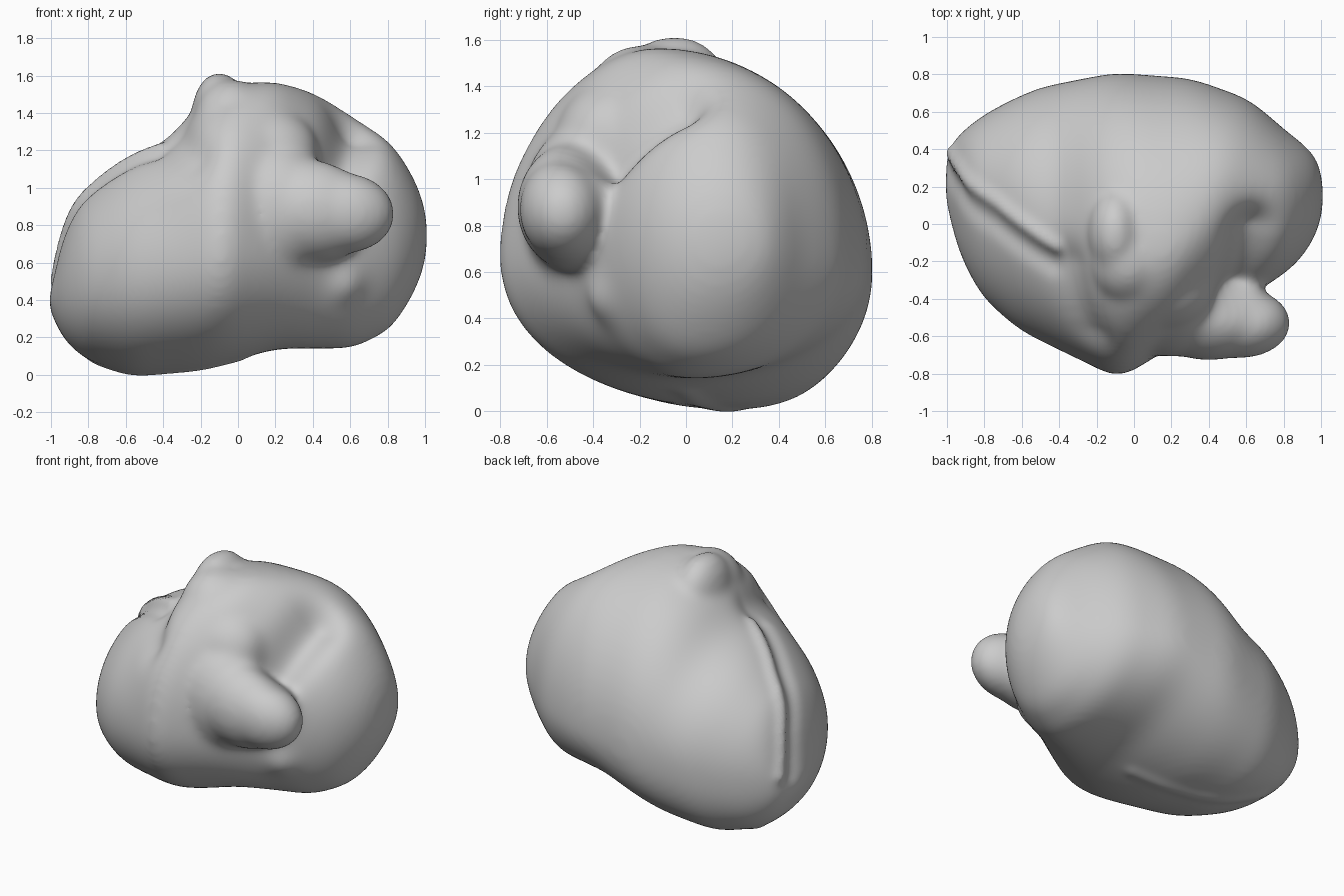
import bpy
import bmesh
import math
from mathutils import Vector, Matrix

cube = bpy.data.objects.get("Cube")
if cube:
    bpy.data.objects.remove(cube, do_unlink=True)

stone = bpy.data.materials.new("grey_stone")
stone.use_nodes = True
grey = (0.6, 0.6, 0.6, 1)
stone.diffuse_color = grey
stone.node_tree.nodes["Principled BSDF"].inputs["Base Color"].default_value = grey

# Outline profiles along x: heights of top and bottom, depths of front and back
TOP = [(-1, .4), (-.975, .52), (-.94, .7), (-.86, .91), (-.6, 1.14), (-.38, 1.25), (-.2, 1.46),
       (0, 1.56), (.2, 1.57), (.4, 1.51), (.6, 1.39), (.8, 1.25), (.93, 1.05), (1, .77)]
BOTTOM = [(-1, .39), (-.97, .29), (-.92, .19), (-.8, .08), (-.55, 0), (-.2, .03), (0, .08),
          (.2, .14), (.6, .14), (.8, .24), (.93, .44), (1, .72)]
FRONT = [(-1, .2), (-.97, .02), (-.92, -.16), (-.8, -.39), (-.6, -.57), (-.3, -.72),
         (-.08, -.83), (.15, -.69), (.45, -.47), (.73, -.31), (.85, -.22), (.95, -.08), (1, .13)]
BACK = [(-1, .24), (-.98, .4), (-.75, .61), (-.5, .73), (-.1, .81), (.3, .78),
        (.6, .67), (.8, .5), (.97, .34), (1, .17)]
# Where each section reaches its extremes
CREST_Y = [(-1, .3), (-.6, .1), (-.3, -.06), (0, -.12), (.2, -.13), (.5, .15), (1, .15)]
KEEL_Y = [(-1, .3), (-.55, .2), (.2, 0), (1, .15)]
FRONT_Z = [(-1, .4), (0, .68), (1, .75)]
BACK_Z = [(-1, .4), (-.1, .6), (1, .75)]
# Fullness of the lower back: full at the tail, plain oval at the other end
FULLNESS = [(-1, .82), (-.3, .82), (.3, 1), (1, 1)]


def linear(profile, x):
    """Interpolate by angle so that the ends close roundly."""
    for (xa, va), (xb, vb) in zip(profile, profile[1:]):
        if x <= xb:
            a, b, t = math.acos(xa), math.acos(xb), math.acos(max(-1, x))
            return va + (vb - va) * (a - t) / (a - b)
    return profile[-1][1]


def sample(profile, angle):
    """Rounded profile: the mean of a few neighbouring samples."""
    return sum(linear(profile, math.cos(angle + d * .025)) for d in range(-3, 4)) / 7


def section(bm, angle, sides):
    """Four joined quarter ovals around the section."""
    top, bottom, front, back, crest, keel, front_z, back_z, full = (
        sample(p, angle) for p in
        (TOP, BOTTOM, FRONT, BACK, CREST_Y, KEEL_Y, FRONT_Z, BACK_Z, FULLNESS))
    ring = []
    for i in range(sides):
        turn = math.tau * i / sides
        c, s = math.cos(turn), math.sin(turn)
        power = 1 if s >= 0 else (full if c >= 0 else .95)
        y0 = crest if s >= 0 else keel
        z0 = back_z if c >= 0 else front_z
        y = y0 + math.copysign(abs(c) ** power, c) * abs((back if c >= 0 else front) - y0)
        z = z0 + math.copysign(abs(s) ** power, s) * abs((top if s >= 0 else bottom) - z0)
        ring.append(bm.verts.new((1.01 * math.cos(angle), y, z)))
    return ring


def lump(bm, centre, radii, tilt=0):
    matrix = (Matrix.Translation(centre) @ Matrix.Rotation(tilt, 4, 'Y')
              @ Matrix.Diagonal((*radii, 1)))
    bmesh.ops.create_icosphere(bm, subdivisions=4, radius=1, matrix=matrix)


# Lofted body
bm = bmesh.new()
SIDES, STEPS = 64, 72
rings = [section(bm, math.pi * (1 - i / STEPS), SIDES) for i in range(STEPS + 1)]
for a, b in zip(rings, rings[1:]):
    for i in range(SIDES):
        j = (i + 1) % SIDES
        bm.faces.new((a[i], a[j], b[j], b[i]))
bm.faces.new(rings[0])
bm.faces.new(rings[-1])
bmesh.ops.recalc_face_normals(bm, faces=bm.faces)

# Summit knob and the shoulder in front of it
lump(bm, (-.1, -.05, 1.38), (.15, .24, .24))
lump(bm, (-.03, -.19, 1.32), (.22, .25, .26))
lump(bm, (.15, -.31, 1.14), (.31, .26, .29))
# Tapering horn and horn root
lump(bm, (.56, -.53, .87), (.28, .19, .22), .1)
lump(bm, (.4, -.48, .88), (.34, .25, .28), .1)
lump(bm, (.2, -.4, .88), (.34, .31, .38))

mesh = bpy.data.meshes.new("shell_rock")
bm.to_mesh(mesh)
bm.free()
rock = bpy.data.objects.new("shell_rock", mesh)
bpy.context.collection.objects.link(rock)
bpy.context.view_layer.objects.active = rock
rock.select_set(True)


def apply_modifier(kind, **settings):
    modifier = rock.modifiers.new(kind.lower(), kind)
    for key, value in settings.items():
        setattr(modifier, key, value)
    bpy.ops.object.modifier_apply(modifier=modifier.name)


def sculpt(path, radius, amount, push=None):
    """Soft brush stroke along a path, by the normal or a push vector."""
    rock.data.update()
    points = []
    path = [Vector(p) for p in path]
    for a, b in zip(path, path[1:] or path):
        for i in range(25):
            hit = rock.closest_point_on_mesh(a.lerp(b, i / 24))
            points.append(hit[1])
    moves = []
    for v in rock.data.vertices:
        d = min((v.co - p).length_squared for p in points) / radius ** 2
        if d < 6:
            way = Vector(push) if push else v.normal
            moves.append((v, way * amount * math.exp(-d)))
    for v, move in moves:
        v.co += move


# Fuse the masses and soften the joins
apply_modifier('REMESH', mode='VOXEL', voxel_size=.02)
apply_modifier('SMOOTH', factor=.5, iterations=28)

# Valley between summit and shell, hollow beside the summit, bulge below the horn
sculpt([(.52, -.3, 1.08), (.58, -.02, 1.26)], .14, .12, (-.3, .4, -.8))
sculpt([(-.33, -.22, 1.25), (-.17, -.5, 1.1)], .13, -.045)
sculpt([(.58, -.36, .48)], .1, .03)

# Raised shell lip above and below, with a shallow groove in front of it
LIP = [(-.42, -.12, 1.22), (-.7, .11, 1.02), (-.92, .29, .75), (-.97, .38, .5)]
sculpt([(x - .03, y - .1, z - .02) for x, y, z in LIP], .06, -.02)
sculpt(LIP, .04, .025)
sculpt([(0, 0, .1), (-.4, .12, .03), (-.75, .3, .08)], .05, .012)
apply_modifier('SMOOTH', factor=.5, iterations=3)

rock.data.materials.clear()
rock.data.materials.append(stone)
for face in rock.data.polygons:
    face.material_index = 0
bpy.ops.object.shade_smooth()
